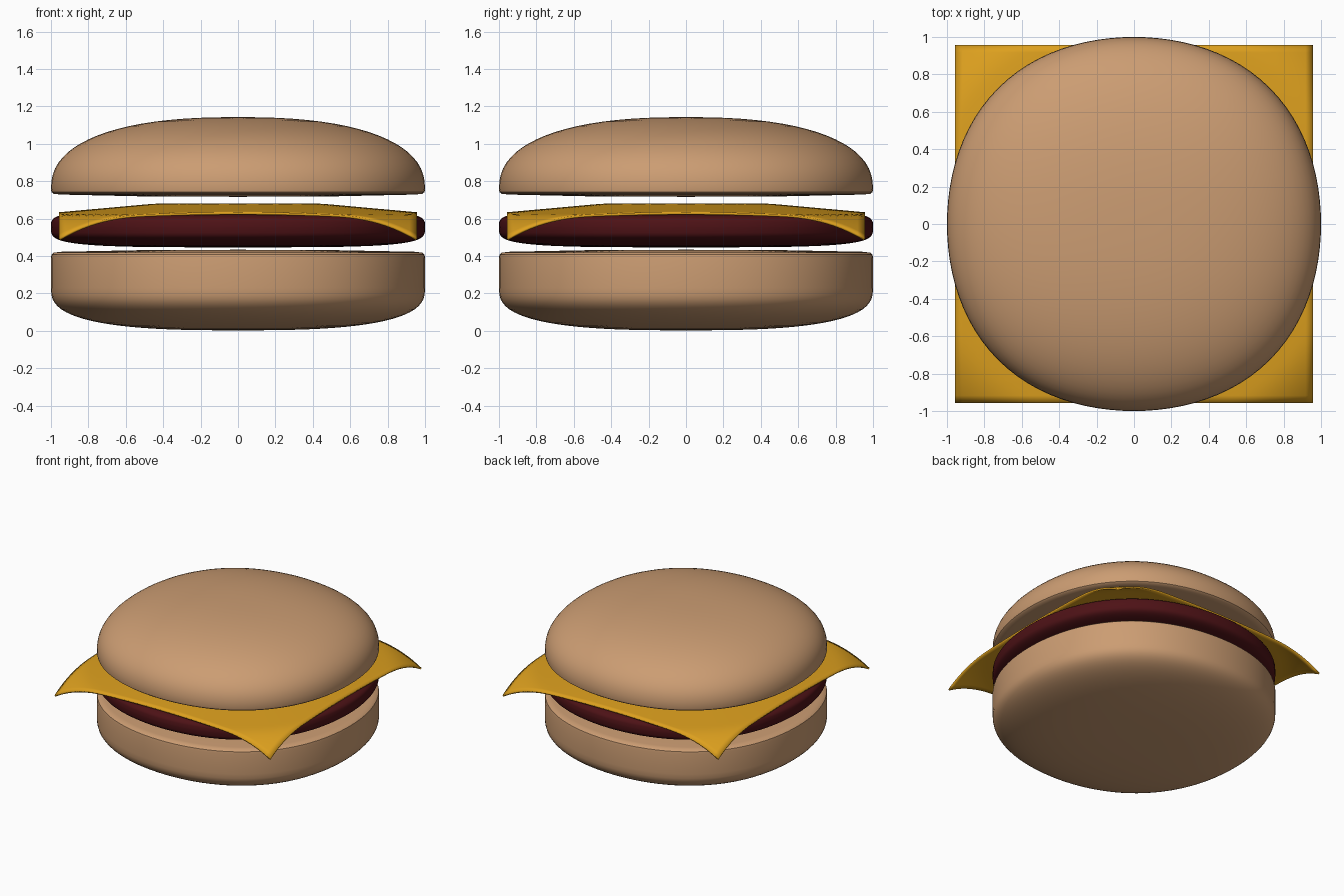
import bpy, bmesh, math

if "Cube" in bpy.data.objects:
    bpy.data.objects.remove(bpy.data.objects["Cube"])

SEG = 96


def material(name, rgb):
    m = bpy.data.materials.new(name)
    m.diffuse_color = (*rgb, 1)
    m.use_nodes = True
    m.node_tree.nodes["Principled BSDF"].inputs["Base Color"].default_value = m.diffuse_color
    return m


def finish(bm, name, mat):
    bmesh.ops.recalc_face_normals(bm, faces=bm.faces)
    me = bpy.data.meshes.new(name)
    bm.to_mesh(me)
    bm.free()
    ob = bpy.data.objects.new(name, me)
    bpy.context.collection.objects.link(ob)
    me.materials.append(mat)
    bpy.ops.object.select_all(action='DESELECT')
    ob.select_set(True)
    bpy.context.view_layer.objects.active = ob
    bpy.ops.object.shade_smooth_by_angle(angle=math.radians(40))
    return ob


def arc(z0, height, n, steps=20):
    """Super-elliptic quarter profile from the rim (r=1) to the centre (r=0)."""
    pts = []
    for i in range(steps + 1):
        t = i / steps * math.pi / 2
        r = max(0.0, math.cos(t)) ** (2 / n) if i < steps else 0.0
        pts.append((r, z0 + height * math.sin(t) ** (2 / n)))
    return pts


def rounded_disc(name, profile, mat):
    """Spin a centre-to-centre profile around z with a slightly squarish outline."""
    bm = bmesh.new()
    first = bm.verts.new((0, 0, profile[0][1]))
    last = bm.verts.new((0, 0, profile[-1][1]))
    rings = []
    for r, z in profile[1:-1]:
        ring = []
        for k in range(SEG):
            a = 2 * math.pi * k / SEG
            f = r * (1 + 0.014 * (1 - math.cos(4 * a)))
            ring.append(bm.verts.new((f * math.cos(a), f * math.sin(a), z)))
        rings.append(ring)
    for k in range(SEG):
        j = (k + 1) % SEG
        bm.faces.new((first, rings[0][j], rings[0][k]))
        bm.faces.new((last, rings[-1][k], rings[-1][j]))
        for a, b in zip(rings, rings[1:]):
            bm.faces.new((a[k], a[j], b[j], b[k]))
    return finish(bm, name, mat)


bun = material("bun_brown", (0.60, 0.335, 0.17))
meat = material("meat_red", (0.075, 0.006, 0.008))
yellow = material("cheese_yellow", (0.72, 0.35, 0.013))

# Bottom bun: rounded underside, straight wall, nearly flat top
rounded_disc("bottom_bun",
             arc(0.23, -0.227, 2.8)[::-1]
             + [(1, 0.39), (0.997, 0.408), (0.985, 0.418), (0.95, 0.423),
                (0.5, 0.432), (0, 0.434)], bun)

# Patty: thick disc with rounded rim
rounded_disc("patty", arc(0.555, -0.108, 4)[::-1] + arc(0.556, 0.094, 4), meat)

# Top bun: dome with a slightly convex underside and a tight lower rim
rounded_disc("top_bun",
             [(0, 0.717), (0.5, 0.719), (0.95, 0.729), (0.985, 0.733),
              (0.997, 0.742)] + arc(0.755, 0.388, 2.4), bun)

# Cheese slice: square sheet whose corners droop
bm = bmesh.new()
bmesh.ops.create_grid(bm, x_segments=48, y_segments=48, size=0.957)
for v in bm.verts:
    r = math.hypot(v.co.x, v.co.y)
    v.co.z = 0.68 - 0.09 * max(0, r - 0.45) - 1.4 * max(0, r - 1.08) ** 2
cheese = finish(bm, "cheese_slice", yellow)
if cheese.data.polygons[0].normal.z < 0:
    cheese.data.flip_normals()
solid = cheese.modifiers.new("thickness", 'SOLIDIFY')
solid.thickness = 0.013
solid.offset = -1
